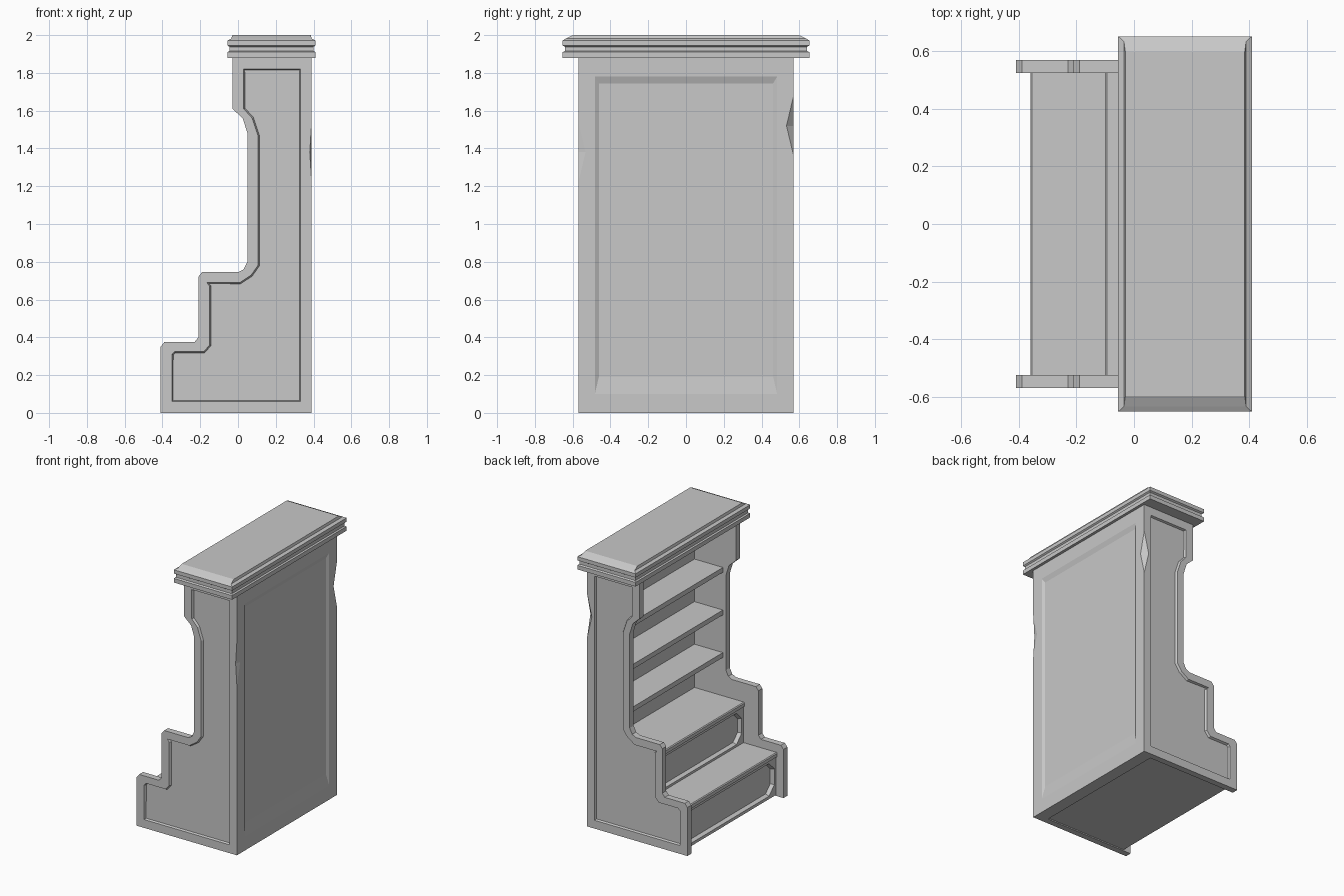
import bpy, bmesh
from mathutils import Vector

old = bpy.data.objects.get("Cube")
if old:
    bpy.data.objects.remove(old, do_unlink=True)

grey = bpy.data.materials.new("plain_grey")
grey.use_nodes = True
colour = (0.58, 0.58, 0.58, 1)
grey.diffuse_color = colour
grey.node_tree.nodes["Principled BSDF"].inputs["Base Color"].default_value = colour


def finish(name, bm):
    bmesh.ops.recalc_face_normals(bm, faces=bm.faces)
    mesh = bpy.data.meshes.new(name)
    bm.to_mesh(mesh)
    bm.free()
    mesh.materials.append(grey)
    obj = bpy.data.objects.new(name, mesh)
    bpy.context.collection.objects.link(obj)
    return obj


def box(x0, x1, half_y, z0, z1):
    bm = bmesh.new()
    bmesh.ops.create_cube(bm, size=1)
    for v in bm.verts:
        v.co = Vector((x1 if v.co.x > 0 else x0,
                       half_y if v.co.y > 0 else -half_y,
                       z1 if v.co.z > 0 else z0))
    bm.normal_update()
    return bm


def facing(bm, sign):
    return max(bm.faces, key=lambda f: f.normal.x * sign)


IN = 0.525    # inner half width
OUT = 0.57    # outer half width

# Side panels: stepped outline, with the matching edge of the sunken field
outline = [(-.41, 0), (.39, 0), (.39, 1.89), (-.03, 1.89), (-.03, 1.61),
           (.025, 1.56), (.05, 1.48), (.05, .8), (.03, .76), (0, .745),
           (-.19, .745), (-.21, .72), (-.21, .4), (-.23, .375),
           (-.39, .375), (-.41, .35)]
field = [(-.35, .06), (.33, .06), (.33, 1.82), (.03, 1.82), (.03, 1.61),
         (.075, 1.56), (.105, 1.47), (.105, .78), (.07, .73), (.01, .69),
         (-.165, .69), (-.15, .67), (-.15, .36), (-.18, .325),
         (-.335, .325), (-.35, .31)]


def side_panel(name, side, chip_z, chip_depth):
    bm = bmesh.new()
    inner, outer, rim = [[bm.verts.new((x, side * y, z)) for x, z in pts]
                         for pts, y in ((outline, IN), (outline, OUT), (field, OUT))]
    bm.faces.new(inner)
    for a, b in ((inner, outer), (outer, rim)):
        for i in range(len(a)):
            j = (i + 1) % len(a)
            bm.faces.new((a[i], a[j], b[j], b[i]))
    centre = bm.faces.new(rim)
    bmesh.ops.recalc_face_normals(bm, faces=bm.faces)
    bmesh.ops.inset_region(bm, faces=[centre], thickness=.008, depth=-.015)
    panel = finish(name, bm)
    # Worn chip on the rear corner
    cut = bmesh.new()
    bmesh.ops.create_uvsphere(cut, u_segments=4, v_segments=2, radius=1)
    for v in cut.verts:
        v.co = Vector((.39 + v.co.x * chip_depth, side * OUT + v.co.y * .038,
                       chip_z + v.co.z * .16))
    cutter = finish("chip_cutter", cut)
    cutter.hide_render = True
    mod = panel.modifiers.new("chip", "BOOLEAN")
    mod.object = cutter
    mod.operation = "DIFFERENCE"
    bpy.context.view_layer.objects.active = panel
    bpy.ops.object.modifier_apply(modifier=mod.name)
    bpy.data.objects.remove(cutter, do_unlink=True)


side_panel("left_side_panel", 1, 1.52, .038)
side_panel("right_side_panel", -1, 1.38, .01)

# Back wall with a shallow sunken field, sloping longest at the foot
bm = box(.3, .39, IN, 0, 1.89)
face = facing(bm, 1)
bmesh.ops.inset_region(bm, faces=[face], thickness=.06)
for v in face.verts:
    v.co.z = .1 if v.co.z < 1 else 1.78
bmesh.ops.inset_region(bm, faces=[face], thickness=.03, depth=-.012)
for v in face.verts:
    v.co.z = .19 if v.co.z < 1 else 1.745
finish("back_wall", bm)


# Steps: riser with a sunken eight-sided field, and a tread with an eased edge
def step(name, x, z0, z1):
    bm = box(x + .008, .32, IN, z0, z1 - .03)
    face = facing(bm, -1)
    bmesh.ops.inset_region(bm, faces=[face], thickness=.03)
    bmesh.ops.bevel(bm, geom=list(face.verts), offset=.06, segments=1,
                    affect="VERTICES")
    eight = [f for f in bm.faces if len(f.verts) == 8]
    bm.normal_update()
    bmesh.ops.inset_region(bm, faces=eight, thickness=.012, depth=-.025)
    finish(name + "_riser", bm)
    bm = box(x, .32, IN, z1 - .03, z1)
    edge = [e for e in bm.edges
            if all(v.co.x < x + .01 and v.co.z > z1 - .01 for v in e.verts)]
    bmesh.ops.bevel(bm, geom=edge, offset=.006, segments=1, affect="EDGES")
    finish(name + "_tread", bm)


step("lower_step", -.36, .008, .315)
step("upper_step", -.1, .31, .608)

# Shelves
for i in range(3):
    top = .92 + i * .307
    finish("shelf_%d" % (i + 1), box(.073, .31, IN, top - .035, top))

# Crown: stacked rectangular rings with a groove, a ledge and sloped ends
levels = [(0, 0, 1.88), (0, 0, 1.91), (.01, .012, 1.916), (.01, .012, 1.938),
          (0, 0, 1.945), (0, 0, 1.972), (.02, .018, 1.982), (.025, .055, 2)]
bm = bmesh.new()
rings = []
for dx, dy, z in levels:
    x0, x1, y = -.055 + dx, .41 - dx, .653 - dy
    rings.append([bm.verts.new((px, py, z))
                  for px, py in ((x0, -y), (x1, -y), (x1, y), (x0, y))])
for a, b in zip(rings, rings[1:]):
    for i in range(4):
        j = (i + 1) % 4
        bm.faces.new((a[i], a[j], b[j], b[i]))
bm.faces.new(rings[0])
bm.faces.new(rings[-1])
finish("crown", bm)
